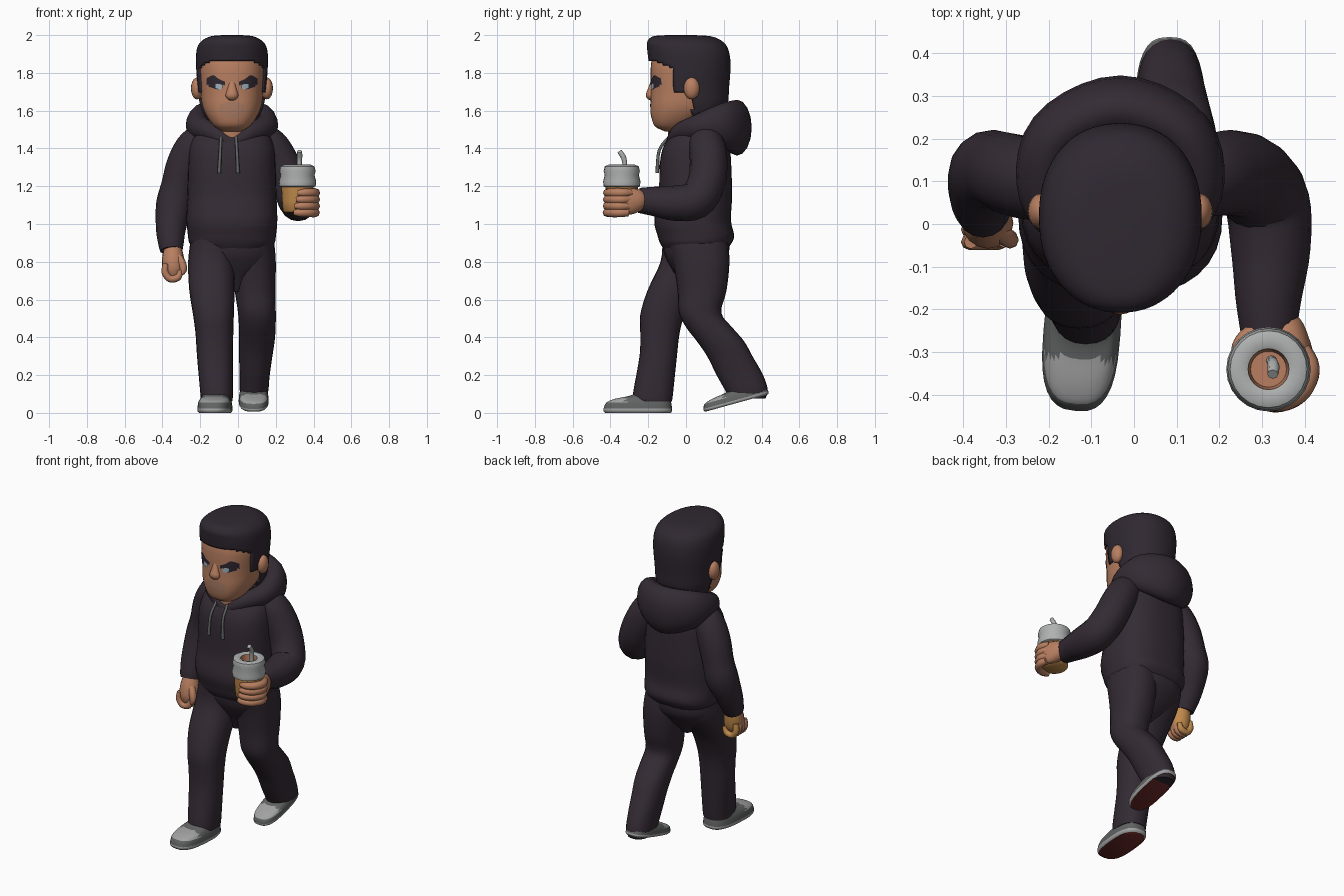
import bpy, bmesh, math
from mathutils import Vector
from mathutils.bvhtree import BVHTree

if "Cube" in bpy.data.objects:
    bpy.data.objects.remove(bpy.data.objects["Cube"])


def mat(name, r, g, b):
    m = bpy.data.materials.new(name)
    m.diffuse_color = (r, g, b, 1)
    m.use_nodes = True
    m.node_tree.nodes["Principled BSDF"].inputs["Base Color"].default_value = m.diffuse_color
    return m


CLOTH = mat("dark_cloth", .034, .024, .034)
HAIR = mat("hair", .029, .021, .031)
SKIN = mat("skin", .48, .212, .118)
STUBBLE = mat("shaved_skin", .4, .2, .125)
AMBER = mat("amber_drink", .52, .25, .07)
CUP = mat("cup_grey", .43, .44, .44)
LIGHT = mat("light_grey", .36, .36, .36)
DARK = mat("dark_grey", .12, .125, .125)
RED = mat("sole_red", .14, .022, .02)
EYE = mat("eye_blue", .35, .45, .52)


def finish(name, bm, mats, rule=None, angle=50):
    me = bpy.data.meshes.new(name)
    bm.normal_update()
    for f in bm.faces:
        f.smooth = True
        if rule:
            f.material_index = rule(f.calc_center_median(), f.normal)
    bm.to_mesh(me)
    bm.free()
    for m in mats:
        me.materials.append(m)
    me.set_sharp_from_angle(angle=math.radians(angle))
    ob = bpy.data.objects.new(name, me)
    bpy.context.collection.objects.link(ob)
    return ob


def smooth(pts, sub, closed=False):
    """Catmull-Rom through tuples of any length."""
    n, out = len(pts), []
    for i in range(n if closed else n - 1):
        a, b, c, d = [pts[k % n] if closed else pts[min(max(k, 0), n - 1)]
                      for k in range(i - 1, i + 3)]
        for s in range(sub):
            t = s / sub
            out.append([.5 * (2*q + (r-p)*t + (2*p-5*q+4*r-w)*t*t + (3*q-p-3*r+w)*t**3)
                        for p, q, r, w in zip(a, b, c, d)])
    return out if closed else out + [list(pts[-1])]


def bridge(rings, closed=False):
    bm = bmesh.new()
    vs = [[bm.verts.new(p) for p in r] for r in rings]
    n = len(vs[0])
    for i in range(len(vs) if closed else len(vs) - 1):
        a, b = vs[i], vs[(i + 1) % len(vs)]
        for j in range(n):
            bm.faces.new((a[j], a[(j+1) % n], b[(j+1) % n], b[j]))
    if not closed:
        bm.faces.new(vs[0])
        bm.faces.new(vs[-1])
    bmesh.ops.recalc_face_normals(bm, faces=bm.faces)
    return bm


def loft(rows, n=24, p=2.3, sub=4):
    """Horizontal super-ellipse rings from rows (z, cx, cy, rx, ry)."""
    rings = []
    for z, cx, cy, rx, ry in smooth(rows, sub):
        ring = []
        for j in range(n):
            c, s = math.cos(2*math.pi*j/n), math.sin(2*math.pi*j/n)
            ring.append((cx + rx*math.copysign(abs(c)**(2/p), c),
                         cy + ry*math.copysign(abs(s)**(2/p), s), z))
        rings.append(ring)
    return bridge(rings)


def tube(name, pts, mats, ref=(1, 0, 0), n=16, sub=4, closed=False, rule=None):
    """Tube along (x, y, z, r along ref, r across)."""
    P = smooth([q if len(q) == 5 else q + (q[3],) for q in pts], sub, closed)
    rings, k = [], len(P)
    for i, q in enumerate(P):
        a = P[(i-1) % k] if closed else P[max(i-1, 0)]
        b = P[(i+1) % k] if closed else P[min(i+1, k-1)]
        t = (Vector(b[:3]) - Vector(a[:3])).normalized()
        u = Vector(ref)
        u = (u - t*t.dot(u)).normalized()
        v = t.cross(u)
        rings.append([Vector(q[:3]) + u*q[3]*math.cos(2*math.pi*j/n) + v*q[4]*math.sin(2*math.pi*j/n)
                      for j in range(n)])
    return finish(name, bridge(rings, closed), mats, rule)


def ball(name, loc, size, m):
    bm = bmesh.new()
    bmesh.ops.create_uvsphere(bm, u_segments=16, v_segments=10, radius=1)
    for v in bm.verts:
        v.co = Vector(loc) + Vector(a*b for a, b in zip(v.co, size))
    return finish(name, bm, [m])


CX = -.032
# head, neck, nose and ears
head = finish("head", loft([(1.49, CX, -.06, .05, .05), (1.515, CX, -.072, .09, .09),
                            (1.56, CX, -.045, .127, .137), (1.62, CX, -.01, .155, .178),
                            (1.70, CX, .01, .166, .196), (1.85, CX, .015, .172, .2),
                            (1.95, CX, 0, .12, .15)], 40, 2.4), [SKIN])
tube("neck", [(CX, .01, 1.40, .1), (CX, 0, 1.54, .1)], [SKIN])
tube("nose", [(CX, -.172, 1.765, .014, .01), (CX, -.183, 1.71, .026, .02),
              (CX, -.187, 1.68, .034, .025), (CX, -.177, 1.66, .022, .012)], [SKIN], n=12)
for s, side in ((-1, "right"), (1, "left")):
    ball(side + "_ear", (CX + s*.185, .03, 1.718), (.032, .042, .058), SKIN)

# hair: skull shell with the face cut away
bm = loft([(1.52, CX, .07, .11, .10), (1.58, CX, .05, .15, .15), (1.64, CX, .035, .171, .187),
           (1.72, CX, .02, .181, .208), (1.84, CX, .02, .19, .216), (1.92, CX, .01, .187, .215),
           (1.965, CX, -.005, .165, .2), (1.993, CX, -.02, .115, .155), (2.0, CX, -.03, .05, .07)],
          64, 2.2, 8)


def bare(c):
    side_line = -.06 if c.z > 1.70 else .035
    return c.z < 1.865 - .35*max(0, c.y + .17) and c.y < side_line


bmesh.ops.delete(bm, geom=[f for f in bm.faces if bare(f.calc_center_median())], context='FACES')
hair = finish("hair", bm, [HAIR])
mod = hair.modifiers.new("thickness", 'SOLIDIFY')
mod.thickness, mod.offset = .03, -1

# brows, eyes and shaved mouth area: thin plates laid on the face
tree = BVHTree.FromPolygons([v.co for v in head.data.vertices],
                            [p.vertices[:] for p in head.data.polygons])


def plate(name, cols, m, s=1, lift=.004):
    bm = bmesh.new()
    rows = []
    for d, lo, hi in smooth(cols, 3):
        hits = [tree.ray_cast(Vector((CX + s*d, -1, lo + (hi-lo)*k/4)), Vector((0, 1, 0)))[0] for k in range(5)]
        rows.append([bm.verts.new(h - Vector((0, lift, 0))) for h in hits])
    for a, b in zip(rows, rows[1:]):
        for k in range(4):
            q = (a[k], b[k], b[k+1], a[k+1])
            bm.faces.new(q if s > 0 else q[::-1])
    finish(name, bm, [m])


for s, side in ((-1, "right"), (1, "left")):
    plate(side + "_brow", [(.036, 1.733, 1.753), (.07, 1.744, 1.768), (.10, 1.75, 1.788),
                           (.135, 1.735, 1.77)], HAIR, s)
    plate(side + "_eye_rim", [(.05, 1.718, 1.745), (.075, 1.712, 1.755), (.125, 1.728, 1.755)], HAIR, s, .003)
    plate(side + "_eye", [(.052, 1.718, 1.735), (.068, 1.712, 1.742), (.088, 1.722, 1.742)], EYE, s, .005)
plate("mouth_area", [(-.065, 1.59, 1.63), (-.03, 1.565, 1.645), (.03, 1.565, 1.645), (.065, 1.59, 1.63)],
      STUBBLE, lift=.002)

# hoodie body
finish("hoodie_body", loft([(.87, CX, .05, .2, .17), (.90, CX, .052, .226, .19), (.94, CX, .052, .233, .203),
                            (1.02, CX, .035, .24, .203), (1.15, CX, .05, .236, .194),
                            (1.30, CX, .05, .232, .19), (1.40, CX, .055, .225, .178),
                            (1.47, CX, .07, .2, .15), (1.53, CX, .09, .14, .11)], 32, 2.5), [CLOTH])
# hood: collar ring, low at the throat and deep at the back
tube("hood", [(CX, -.075, 1.43, .035, .03), (CX+.10, -.035, 1.48, .05, .045), (CX+.178, .07, 1.515, .07, .06),
              (CX+.15, .205, 1.525, .12, .07), (CX, .27, 1.51, .148, .078), (CX-.15, .205, 1.525, .12, .07),
              (CX-.178, .07, 1.515, .07, .06), (CX-.10, -.035, 1.48, .05, .045)],
     [CLOTH], (0, 0, 1), closed=True, sub=5)
for s, side in ((-1, "right"), (1, "left")):
    x = -.05 + s*.04
    tube(side + "_drawstring", [(x, -.09, 1.46, .008), (x + s*.004, -.142, 1.39, .008),
                                (x + s*.01, -.152, 1.27, .01)], [DARK], n=8)

# sleeves
tube("right_sleeve", [(-.15, .09, 1.48, .07), (-.225, .10, 1.42, .093), (-.28, .115, 1.32, .096),
                      (-.315, .125, 1.2, .092), (-.338, .12, 1.10, .096), (-.355, .075, .98, .08),
                      (-.355, .04, .90, .068), (-.353, .025, .86, .06)], [CLOTH])
tube("left_sleeve", [(.09, .09, 1.48, .07), (.165, .11, 1.42, .095), (.225, .12, 1.32, .1),
                     (.275, .105, 1.21, .1), (.312, .05, 1.125, .1), (.32, -.06, 1.11, .093),
                     (.315, -.17, 1.12, .078), (.315, -.25, 1.125, .066)], [CLOTH])

# relaxed right fist, tinted at the back
tube("right_palm", [(-.345, .025, .88, .045), (-.344, .01, .82, .058), (-.342, 0, .76, .058),
                    (-.34, -.002, .71, .035)], [SKIN, AMBER], rule=lambda c, n: int(n.y > .35))
for i in range(4):
    y = -.042 + i*.029
    tube(f"right_finger_{i+1}", [(-.382, y, .79, .016), (-.386, y, .745, .019), (-.36, y, .71, .019),
                                 (-.318, y, .718, .019), (-.305, y, .755, .013)],
         [AMBER if i == 3 else SKIN], (0, 1, 0), 8)
tube("right_thumb", [(-.325, -.01, .84, .02), (-.3, -.03, .8, .022), (-.29, -.038, .76, .02),
                     (-.3, -.042, .735, .012)], [SKIN], n=8)

# cup with lid, open top and straw
UX, UY = .315, -.34
cup = [(1.06, .068), (1.07, .078), (1.12, .082), (1.195, .086), (1.2, .096), (1.225, .099), (1.26, .09),
       (1.28, .096), (1.305, .09), (1.314, .07), (1.305, .048), (1.25, .042)]
finish("cup", loft([(z, UX, UY, r, r) for z, r in cup], 24, 2, 1), [AMBER, CUP, SKIN],
       lambda c, n: 0 if c.z < 1.197 else 2 if c.z < 1.29 and math.hypot(c.x-UX, c.y-UY) < .05 else 1)
tube("straw", [(.322, -.32, 1.24, .013), (.325, -.325, 1.33, .013), (.327, -.335, 1.36, .014),
               (.325, -.352, 1.385, .013)], [CUP], n=8, sub=2)

# left hand gripping the cup
tube("left_palm", [(.32, -.235, 1.125, .045), (.348, -.26, 1.125, .056, .062), (.38, -.30, 1.12, .04, .07),
                   (.4, -.34, 1.115, .026, .06)], [SKIN])
for i in range(4):
    pts = []
    for a, r in ((25, .02), (-10, .024), (-50, .024), (-85, .022), (-108, .014)):
        a = math.radians(a + i*4)
        pts.append((UX + .008 + .088*math.cos(a), UY + .08*math.sin(a), 1.06 + i*.035, r))
    tube(f"left_finger_{i+1}", pts, [SKIN], (0, 0, 1), 8)
tube("left_thumb", [(.315, -.25, 1.15, .024), (.27, -.262, 1.165, .022), (.246, -.29, 1.175, .018),
                    (.24, -.315, 1.18, .01)], [SKIN], (0, 0, 1), 8)

# trousers
finish("trouser_seat", loft([(.64, CX+.01, .02, .03, .03), (.71, CX, .04, .1, .085), (.77, CX, .05, .18, .13),
                             (.84, CX, .055, .22, .17), (.93, CX, .05, .215, .18)]), [CLOTH])
finish("right_trouser_leg", loft([(.06, -.113, -.175, .082, .1), (.1, -.113, -.175, .086, .106),
                                  (.3, -.122, -.147, .095, .099), (.42, -.125, -.138, .1, .104),
                                  (.52, -.13, -.125, .108, .117), (.65, -.138, -.075, .12, .128),
                                  (.8, -.14, .015, .124, .15), (.92, -.13, .04, .12, .165)]), [CLOTH])
finish("left_trouser_leg", loft([(.075, .084, .325, .068, .095), (.12, .085, .32, .076, .113),
                                 (.2, .088, .285, .08, .123), (.3, .094, .232, .088, .12),
                                 (.38, .1, .182, .094, .125), (.45, .102, .125, .097, .122),
                                 (.53, .1, .075, .1, .112), (.65, .09, .085, .108, .13),
                                 (.8, .08, .08, .12, .15), (.92, .07, .055, .12, .165)]), [CLOTH])


# shoes: light toe cap and rim, dark upper, red underside
def shoe_rule(c, n):
    if n.z < -.7:
        return 2
    return 0 if c.z < .022 or (c.y < -.06 and c.z > .055) else 1


for name, loc, tilt, turn, size in (("right_shoe", (-.122, -.255, 0), 0, -.08, (1, 1, 1)),
                                    ("left_shoe", (.083, .268, .052), .27, 0, (.88, .98, .75))):
    ob = finish(name, loft([(0, 0, 0, .082, .175), (.01, 0, 0, .089, .182), (.022, 0, 0, .09, .182),
                            (.055, 0, .005, .086, .172), (.075, 0, .025, .078, .145),
                            (.09, 0, .06, .07, .105), (.11, 0, .08, .06, .08)], 32, 2.8),
                [LIGHT, DARK, RED], shoe_rule)
    ob.location = loc
    ob.rotation_euler = (tilt, 0, turn)
    ob.scale = size
